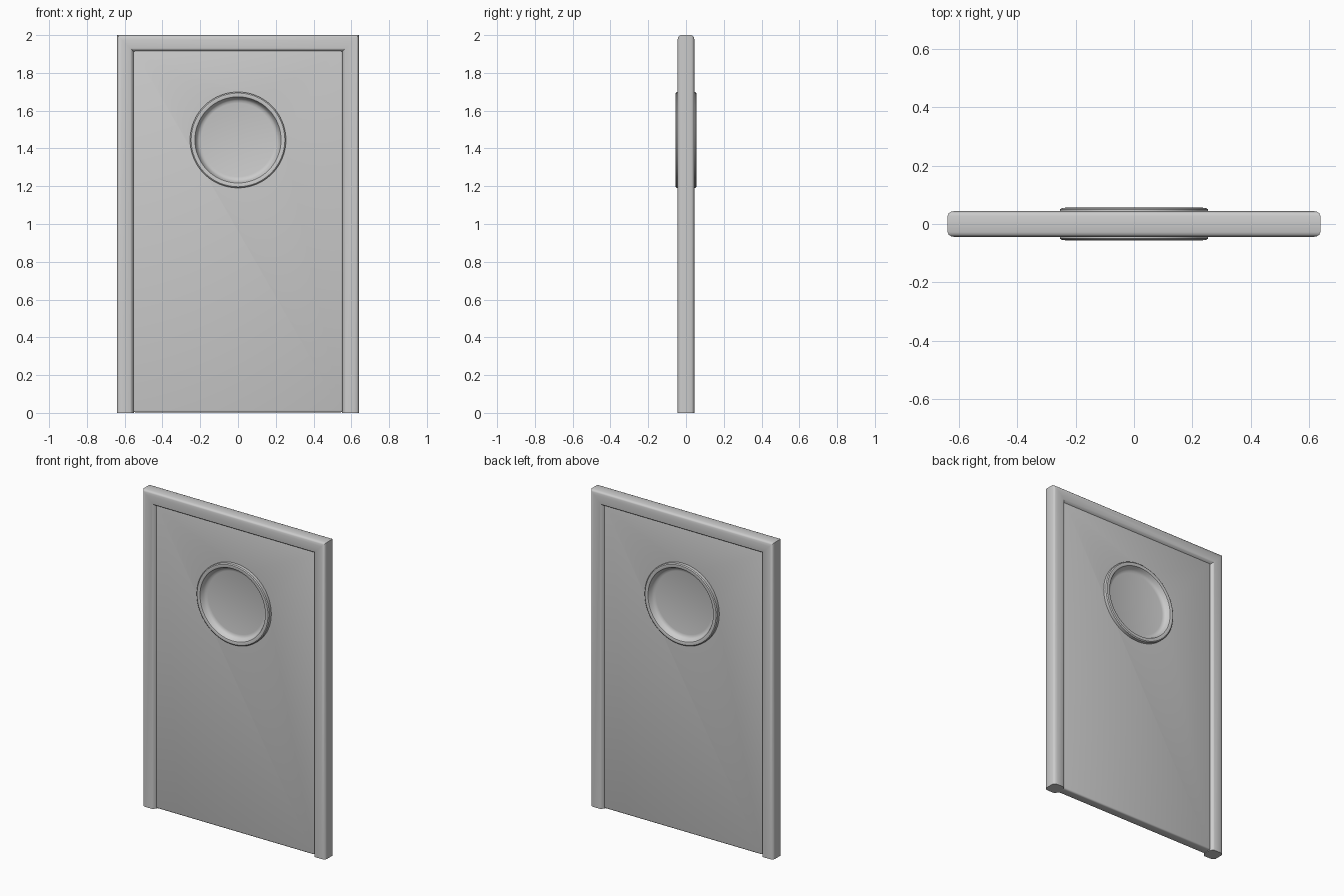
import bpy, bmesh, math

if "Cube" in bpy.data.objects:
    bpy.data.objects.remove(bpy.data.objects["Cube"])


def finish(name, bm, angle=35):
    bmesh.ops.recalc_face_normals(bm, faces=bm.faces[:])
    mesh = bpy.data.meshes.new(name)
    bm.to_mesh(mesh)
    bm.free()
    ob = bpy.data.objects.new(name, mesh)
    bpy.context.collection.objects.link(ob)
    bpy.ops.object.select_all(action='DESELECT')
    ob.select_set(True)
    bpy.context.view_layer.objects.active = ob
    bpy.ops.object.shade_smooth_by_angle(angle=math.radians(angle))
    return ob


# Door frame: a rounded profile swept up, across and down with mitred corners
half = [(0.09, 0.028), (0.086, 0.037), (0.078, 0.042), (0.064, 0.045),
        (0.02, 0.045), (0.014, 0.042), (0.0, 0.022)]
profile = [(u, -y) for u, y in half] + [(u, y) for u, y in reversed(half)]
X_IN, Z_IN = 0.55, 1.91
bm = bmesh.new()
sections = []
for side, top in ((-1, False), (-1, True), (1, True), (1, False)):
    sections.append([bm.verts.new((side * (X_IN + u), y, Z_IN + u if top else 0))
                     for u, y in profile])
n = len(profile)
for a, b in zip(sections, sections[1:]):
    for i in range(n):
        j = (i + 1) % n
        bm.faces.new((a[i], a[j], b[j], b[i]))
bm.faces.new(sections[0])
bm.faces.new(sections[-1])
finish("door_frame", bm)

# Door panel: bevelled slab
bm = bmesh.new()
bmesh.ops.create_cube(bm, size=1)
for v in bm.verts:
    v.co.x *= 1.11
    v.co.y *= 0.06
    v.co.z = 0.003 + (v.co.z + 0.5) * 1.917
bmesh.ops.bevel(bm, geom=bm.edges[:], offset=0.01, segments=3,
                profile=0.5, affect='EDGES')
panel = finish("door_panel", bm)

# Round window opening
WIN_Z = 1.445
bpy.ops.mesh.primitive_cylinder_add(vertices=64, radius=0.237, depth=0.3,
                                    location=(0, 0, WIN_Z),
                                    rotation=(math.pi / 2, 0, 0))
cutter = bpy.context.object
cutter.name = "window_cutter"
cutter.hide_render = True
bpy.ops.object.select_all(action='DESELECT')
panel.select_set(True)
bpy.context.view_layer.objects.active = panel
mod = panel.modifiers.new("window_hole", 'BOOLEAN')
mod.operation = 'DIFFERENCE'
mod.solver = 'EXACT'
mod.object = cutter
bpy.ops.object.modifier_apply(modifier=mod.name)
bpy.data.objects.remove(cutter)


def lathe(name, points, steps=64):
    # Revolve (radius, y) points around the window axis
    bm = bmesh.new()
    rings = []
    for r, y in points:
        rings.append([bm.verts.new((r * math.cos(t), y, WIN_Z + r * math.sin(t)))
                      for t in (2 * math.pi * k / steps for k in range(steps))])
    for a, b in zip(rings, rings[1:]):
        for i in range(steps):
            j = (i + 1) % steps
            bm.faces.new((a[i], a[j], b[j], b[i]))
    bm.faces.new(rings[0])
    bm.faces.new(rings[-1])
    return finish(name, bm)


# Porthole: raised rim on both faces, soft inner lip, sunken pane
front = [(0.195, 0.02), (0.208, 0.023), (0.217, 0.031), (0.223, 0.044),
         (0.228, 0.054), (0.233, 0.056), (0.248, 0.055), (0.254, 0.050)]
lathe("round_window", [(r, -y) for r, y in front] + [(r, y) for r, y in reversed(front)])
